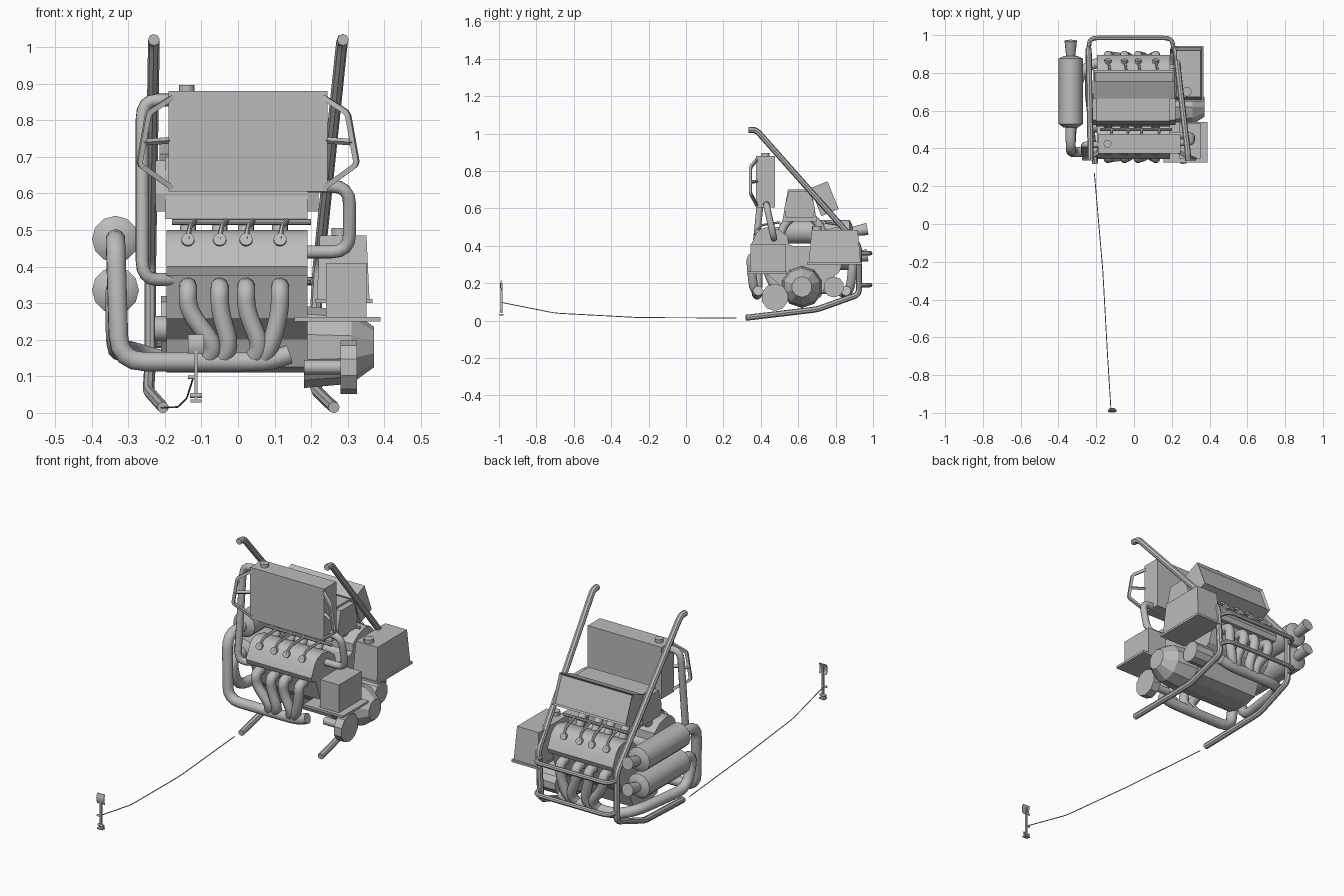
import bpy, bmesh, math
from mathutils import Vector, Matrix

cube = bpy.data.objects.get("Cube")
if cube:
    bpy.data.objects.remove(cube, do_unlink=True)

grey = bpy.data.materials.new("plain grey")
grey.use_nodes = True
COLOR = (0.5, 0.5, 0.5, 1)
grey.diffuse_color = COLOR
grey.node_tree.nodes["Principled BSDF"].inputs["Base Color"].default_value = COLOR


def finish(name, bm, smooth=False):
    bmesh.ops.recalc_face_normals(bm, faces=bm.faces)
    mesh = bpy.data.meshes.new(name)
    bm.to_mesh(mesh)
    bm.free()
    mesh.materials.append(grey)
    ob = bpy.data.objects.new(name, mesh)
    bpy.context.collection.objects.link(ob)
    if smooth:
        bpy.ops.object.select_all(action='DESELECT')
        ob.select_set(True)
        bpy.context.view_layer.objects.active = ob
        bpy.ops.object.shade_smooth_by_angle(angle=math.radians(40))
    return ob


def box(name, x, y, z, top=1.0):
    """Box from ranges; top scales the upper face."""
    bm = bmesh.new()
    bmesh.ops.create_cube(bm, size=1)
    for v in bm.verts:
        s = top if v.co.z > 0 else 1
        v.co = ((x[0] + x[1]) / 2 + v.co.x * s * (x[1] - x[0]),
                (y[0] + y[1]) / 2 + v.co.y * s * (y[1] - y[0]),
                z[0] if v.co.z < 0 else z[1])
    return finish(name, bm)


def extrude_x(name, profile, x0, x1, smooth=False):
    """Extrude a (y, z) profile along x."""
    bm = bmesh.new()
    face = bm.faces.new([bm.verts.new((x0, y, z)) for y, z in profile])
    ext = bmesh.ops.extrude_face_region(bm, geom=[face])
    verts = [v for v in ext["geom"] if isinstance(v, bmesh.types.BMVert)]
    bmesh.ops.translate(bm, verts=verts, vec=(x1 - x0, 0, 0))
    return finish(name, bm, smooth)


def rod(name, a, b, r1, r2=None, sides=12, smooth=True):
    a, b = Vector(a), Vector(b)
    bm = bmesh.new()
    turn = (b - a).to_track_quat('Z', 'Y').to_matrix().to_4x4()
    bmesh.ops.create_cone(bm, cap_ends=True, segments=sides, radius1=r1,
                          radius2=r1 if r2 is None else r2, depth=(b - a).length,
                          matrix=Matrix.Translation((a + b) / 2) @ turn)
    return finish(name, bm, smooth)


def tube(name, points, r, bend=0.05, sides=10, smooth=True, closed=False):
    """Swept pipe with rounded corners."""
    pts = [Vector(p) for p in points]
    path = [pts[0]]
    for p, q, s in zip(pts, pts[1:], pts[2:]):
        a = q + (p - q).normalized() * min(bend, (p - q).length * 0.48)
        b = q + (s - q).normalized() * min(bend, (s - q).length * 0.48)
        for i in range(5):
            t = i / 4
            path.append(a * (1 - t) ** 2 + q * 2 * t * (1 - t) + b * t * t)
    path.append(pts[-1])
    bm = bmesh.new()
    rings, side = [], None
    for i, p in enumerate(path):
        d = (path[min(i + 1, len(path) - 1)] - path[max(i - 1, 0)]).normalized()
        side = d.orthogonal() if side is None else side - d * side.dot(d)
        side.normalize()
        up = d.cross(side)
        angles = [2 * math.pi * k / sides for k in range(sides)]
        rings.append([bm.verts.new(p + (side * math.cos(t) + up * math.sin(t)) * r) for t in angles])
    for a, b in zip(rings, rings[1:]):
        for k in range(sides):
            j = (k + 1) % sides
            bm.faces.new((a[k], a[j], b[j], b[k]))
    bm.faces.new(rings[0])
    bm.faces.new(rings[-1])
    return finish(name, bm, smooth)


MID = 0.62  # engine centre line in y


def both_banks(profile):
    return [profile, [(2 * MID - y, z) for y, z in profile]]


# Roll bars running down into the skids, and the rear cross bars
tube("right_roll_bar", [(-.23, .335, 1.02), (-.23, .375, 1.02), (-.24, .925, .4), (-.24, .925, .14),
                        (-.245, .7, .06), (-.205, .32, .015)], .016, .03, 8, False)
tube("left_roll_bar", [(.287, .335, 1.02), (.285, .375, 1.02), (.22, .925, .4), (.205, .925, .14),
                       (.215, .7, .06), (.262, .32, .015)], .016, .03, 8, False)
for level, name in ((.36, "upper_rear_bar"), (.19, "lower_rear_bar")):
    tube(name, [(-.24, .92, level), (-.235, .985, level), (.2, .985, level), (.21, .92, level)], .012, .04, 8)

# Radiator with cap, brackets and hoses
box("radiator", (-.19, .245), (.374, .476), (.605, .88))
rod("radiator_cap", (-.14, .425, .875), (-.14, .425, .897), .021)
for sign, name in ((1, "left"), (-1, "right")):
    def rx(d):
        return .0275 + sign * (.2175 + d)
    loop = [(rx(-.01), .38, .862), (rx(.055), .345, .82), (rx(.08), .345, .68), (rx(-.01), .38, .615)]
    tube(name + "_radiator_bracket", loop, .01, .012, 4, False)
    rod(name + "_radiator_strut", (rx(0), .38, .745), (rx(.07), .345, .74), .009, .009, 4, False)
tube("right_hose", [(-.18, .42, .855), (-.262, .42, .855), (-.262, .37, .365), (-.18, .40, .365)], .018, .05)
tube("left_hose", [(.19, .43, .62), (.305, .43, .62), (.305, .47, .44), (.18, .47, .44)], .018, .05)

# Engine block, heads and valve covers
half = [(.58, .11), (.52, .125), (.49, .2), (.42, .26), (.38, .375), (.5, .43), (.57, .40)]
extrude_x("engine_block", half + [(2 * MID - y, z) for y, z in reversed(half)], -.195, .19)
cover = [(.355, .375), (.345, .4), (.375, .465), (.4, .49), (.435, .5), (.5, .485), (.545, .45), (.55, .375)]
ports = [-.137, -.05, .022, .115]
for side, prof in zip(("front", "rear"), both_banks(cover)):
    s = 1 if side == "front" else -1

    def yy(y, s=s):
        return MID + s * (y - MID)
    extrude_x(side + "_valve_cover", prof, -.195, .19, True)
    rod(side + "_fuel_rail", (-.18, yy(.5), .522), (.2, yy(.5), .522), .008, sides=8)
    merge = [-.06, -.02, .065, .09]
    for i, x in enumerate(ports):
        # Ignition caps, intake runners and exhaust headers per cylinder
        rod(f"{side}_plug_cap_{i}", (x, yy(.395), .465), (x, yy(.37), .475), .018)
        tube(f"{side}_plug_lead_{i}", [(x, yy(.375), .475), (x + .005, yy(.4), .51), (x + .02, yy(.5), .525)], .007, .02, 6)
        tube(f"{side}_runner_{i}", [(x, yy(.5), .45), (x, yy(.53), .52), (x, yy(.58), .56)], .022, .03)
        m = merge[i]
        tube(f"{side}_header_{i}", [(x, yy(.41), .345), (x, yy(.345), .345), (x, yy(.35), .28),
                                    (m, yy(.36), .18), (m - .03, yy(.385), .14)], .025, .045)

# Exhaust collectors feeding the stacked silencers
tube("front_collector", [(.14, .385, .16), (.08, .38, .14), (-.325, .38, .14), (-.335, .39, .475),
                         (-.335, .54, .475)], .027, .07, 12)
tube("rear_collector", [(.14, .855, .16), (.08, .86, .14), (-.2, .86, .14), (-.29, .8, .17), (-.335, .47, .17),
                        (-.335, .42, .335), (-.335, .54, .335)], .027, .07, 12)
for z, name in ((.475, "upper"), (.335, "lower")):
    rod(name + "_silencer", (-.335, .53, z), (-.335, .875, z), .064)
    rod(name + "_silencer_front_cone", (-.335, .512, z), (-.335, .53, z), .04, .064)
    rod(name + "_silencer_rear_cone", (-.335, .875, z), (-.335, .89, z), .064, .035)
    rod(name + "_tail_pipe", (-.335, .885, z), (-.335, .97, z + .015), .024, .033)

# Intake plenum with wider upper shell
extrude_x("intake_plenum", [(.515, .53), (.545, .7), (.67, .7), (.7, .53)], -.2, .19)
extrude_x("plenum_shell", [(.535, .55), (.525, .6), (.55, .69), (.665, .69), (.69, .6), (.68, .55)], -.225, .22)

# Tilted air box with a recessed rear panel
bm = bmesh.new()
tilt = Matrix.Translation((0, .74, .652)) @ Matrix.Rotation(math.radians(22), 4, 'X')
bmesh.ops.create_cube(bm, size=1)
bmesh.ops.scale(bm, verts=bm.verts, vec=(.43, .1, .16))
panel = [f for f in bm.faces if f.normal.y > .9]
bmesh.ops.inset_region(bm, faces=panel, thickness=.012)
bmesh.ops.translate(bm, verts=panel[0].verts, vec=(0, -.012, 0))
bmesh.ops.transform(bm, matrix=tilt, verts=bm.verts)
finish("air_box", bm)

# Side tank, control box and its tray
box("side_tank", (.215, .36), (.655, .935), (.3, .485), .88)
box("side_tank_flange", (.21, .368), (.648, .942), (.3, .312))
rod("side_tank_cap", (.28, .7, .48), (.28, .7, .505), .025)
box("control_box", (.24, .352), (.345, .535), (.262, .41))
box("control_tray", (.155, .39), (.325, .54), (.25, .262))

# Gearbox housing and drive wheels on the left, starter on the right
rod("gearbox_housing", (.18, MID, .18), (.31, MID, .18), .112, .1, 10, False)
rod("gearbox_nose", (.31, MID, .18), (.372, MID, .18), .1, .055, 10, False)
rod("front_drive_wheel", (.28, .475, .125), (.325, .475, .125), .073, sides=10, smooth=False)
rod("front_drive_shaft", (.18, .475, .125), (.29, .475, .125), .02)
rod("rear_drive_wheel", (.18, .79, .18), (.29, .79, .18), .056, sides=10, smooth=False)
rod("starter", (-.228, .52, .23), (-.19, .52, .23), .035)
rod("rear_cover_plate", (-.21, MID, .23), (-.19, MID, .23), .09, sides=10, smooth=False)

# Throttle pedal and its long cable
tube("pedal_cable", [(-.21, .27, .014), (-.165, -.25, .016), (-.14, -.7, .04), (-.122, -.985, .097)], .0025, .03, 5)
box("pedal_arm", (-.119, -.111), (-.992, -.982), (.04, .2))
arc = [math.radians(a) for a in range(-50, 51, 20)]
pad = [(-.975 - .02 * math.cos(a), .188 + .034 * math.sin(a)) for a in arc]
pad += [(y + .005, z) for y, z in reversed(pad)]
extrude_x("pedal_pad", pad, -.137, -.093, True)
box("pedal_foot", (-.13, -.1), (-.998, -.975), (.028, .036))
rod("pedal_hinge", (-.131, -.987, .048), (-.099, -.987, .048), .007)
rod("cable_stop", (-.137, -.987, .097), (-.111, -.987, .097), .005)
